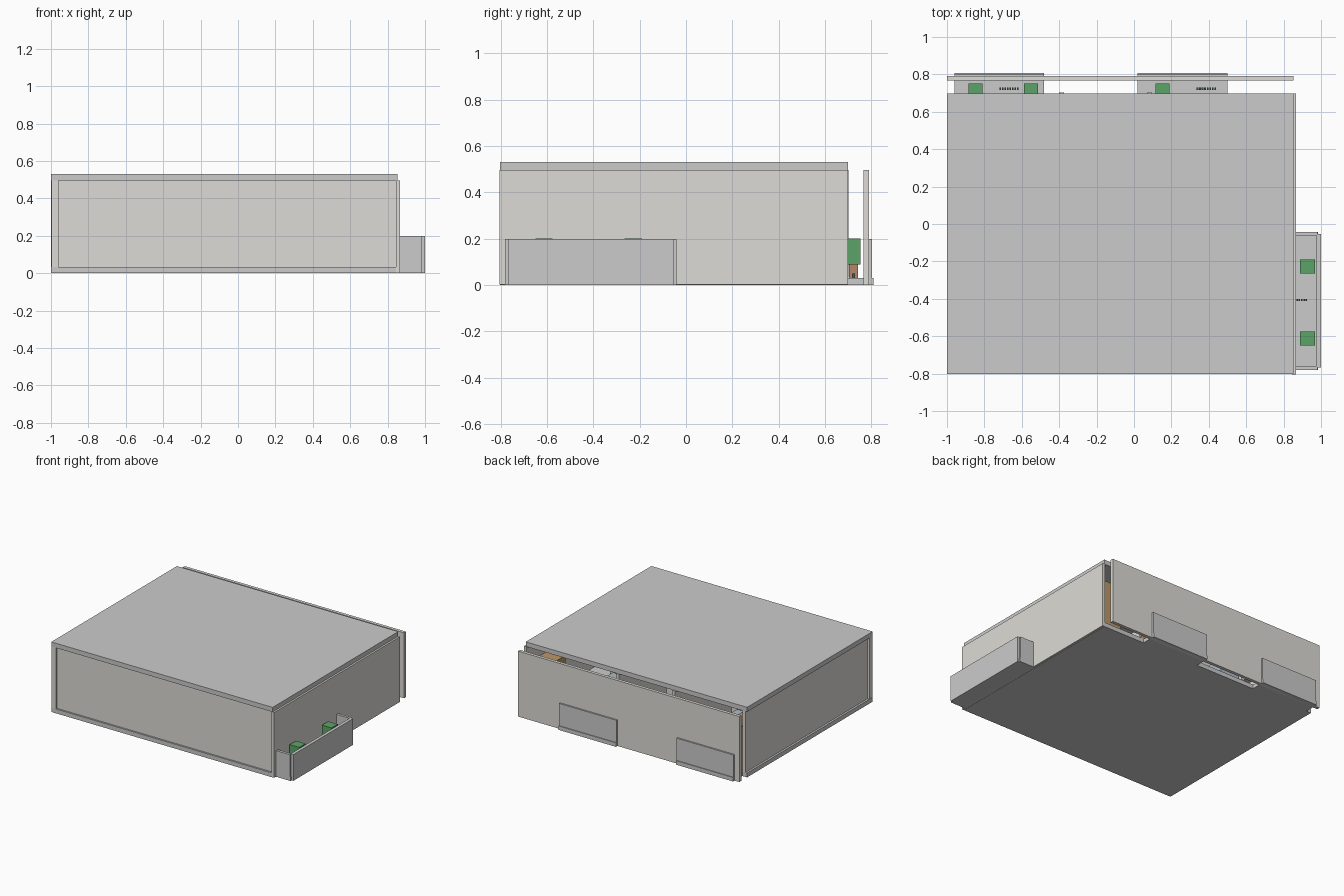
import bpy, bmesh

def mat(name, c):
    m = bpy.data.materials.new(name)
    m.diffuse_color = (*c, 1)
    return m

WALL = mat("plaster", (0.72, 0.71, 0.67))
GREEN = mat("foliage", (0.11, 0.37, 0.14))
CLAY = mat("clay", (0.48, 0.24, 0.13))
WOOD = mat("wood", (0.5, 0.31, 0.13))
BLUE = mat("fabric", (0.42, 0.5, 0.58))
DARK = mat("dark_metal", (0.07, 0.12, 0.1))

def box(name, x0, x1, y0, y1, z0, z1, m=None):
    bm = bmesh.new()
    bmesh.ops.create_cube(bm, size=1)
    for v in bm.verts:
        v.co = ((x0 + x1) / 2 + v.co.x * (x1 - x0),
                (y0 + y1) / 2 + v.co.y * (y1 - y0),
                (z0 + z1) / 2 + v.co.z * (z1 - z0))
    me = bpy.data.meshes.new(name)
    bm.to_mesh(me)
    bm.free()
    ob = bpy.data.objects.new(name, me)
    bpy.context.collection.objects.link(ob)
    if m:
        me.materials.append(m)
    return ob

# slabs
box("floor_slab", -1, 0.852, -0.803, 0.698, 0, 0.033)
box("roof_slab", -1, 0.852, -0.803, 0.698, 0.495, 0.53)

# outer walls, the back facade stands clear of the house
box("front_wall", -0.96, 0.85, -0.79, -0.765, 0.033, 0.495, WALL)
box("left_wall", -0.985, -0.96, -0.775, 0.698, 0.033, 0.495, WALL)
box("front_left_post", -0.998, -0.96, -0.803, -0.765, 0.033, 0.495, WALL)
box("right_wall", 0.845, 0.866, -0.805, 0.698, 0.002, 0.495, WALL)
box("back_facade", -1, 0.853, 0.766, 0.79, 0, 0.495, WALL)

# room partitions with door gaps
box("left_bedroom_side_wall", -0.40, -0.375, 0, 0.702, 0.033, 0.495, WALL)
box("right_bedroom_side_wall", 0.07, 0.095, 0, 0.702, 0.033, 0.495, WALL)
box("left_bedroom_wall", -0.87, -0.40, 0, 0.025, 0.033, 0.495, WALL)
box("right_bedroom_wall", 0.095, 0.62, 0, 0.025, 0.033, 0.495, WALL)
box("bathroom_wall", -0.375, -0.10, 0.35, 0.375, 0.033, 0.495, WALL)

# bedroom furniture
for side, wx, bx in (("left", -0.96, -0.72), ("right", 0.70, 0.32)):
    box(side + "_wardrobe", wx, wx + 0.14, 0.44, 0.69, 0.033, 0.37, WOOD)
    box(side + "_bed_frame", bx, bx + 0.26, 0.05, 0.42, 0.033, 0.09, WOOD)
    box(side + "_mattress", bx + 0.01, bx + 0.25, 0.06, 0.41, 0.09, 0.13, BLUE)
    box(side + "_headboard", bx, bx + 0.26, 0.03, 0.05, 0.033, 0.2, WOOD)
    box(side + "_door", bx + 0.08, bx + 0.2, 0.68, 0.695, 0.033, 0.42, WOOD)

# bathroom and living room furniture
box("bath_tub", -0.36, -0.2, 0.4, 0.69, 0.033, 0.14, BLUE)
box("sofa_seat", -0.7, -0.1, -0.65, -0.45, 0.033, 0.11, BLUE)
box("sofa_back", -0.7, -0.1, -0.71, -0.65, 0.033, 0.2, BLUE)
box("table_top", 0.2, 0.55, -0.5, -0.25, 0.16, 0.18, WOOD)
for x in (0.21, 0.52):
    for y in (-0.49, -0.28):
        box("table_leg", x, x + 0.02, y, y + 0.02, 0.033, 0.16, WOOD)

def planter(x, y, w, d):
    box("planter_pot", x + 0.012, x + w - 0.012, y + 0.004, y + d - 0.01, 0.03, 0.09, CLAY)
    box("planter_bush", x, x + w, y, y + d, 0.088, 0.2, GREEN)

# back balconies
for x0 in (-0.96, 0.02):
    box("back_balcony_floor", x0, x0 + 0.48, 0.69, 0.808, 0, 0.03)
    box("back_balcony_parapet", x0, x0 + 0.48, 0.79, 0.802, 0.03, 0.198)
for x in (-0.886, -0.588, 0.115):
    planter(x, 0.699, 0.076, 0.053)
for x in (-0.72, 0.335):
    for i in range(8):
        box("back_drain_bar", x + i * 0.0135, x + i * 0.0135 + 0.009,
            0.717, 0.729, 0.03, 0.05, DARK)

# right balcony
box("right_balcony_floor", 0.866, 0.985, -0.78, -0.042, 0, 0.03)
box("right_balcony_parapet", 0.976, 1, -0.767, -0.053, 0, 0.198)
for y in (-0.78, -0.062):
    box("right_balcony_side", 0.866, 0.982, y, y + 0.02, 0.03, 0.198)
for y in (-0.265, -0.65):
    planter(0.888, y, 0.08, 0.075)
for i in range(5):
    box("right_drain_bar", 0.868 + i * 0.0125, 0.876 + i * 0.0125,
        -0.411, -0.401, 0.03, 0.05, DARK)
